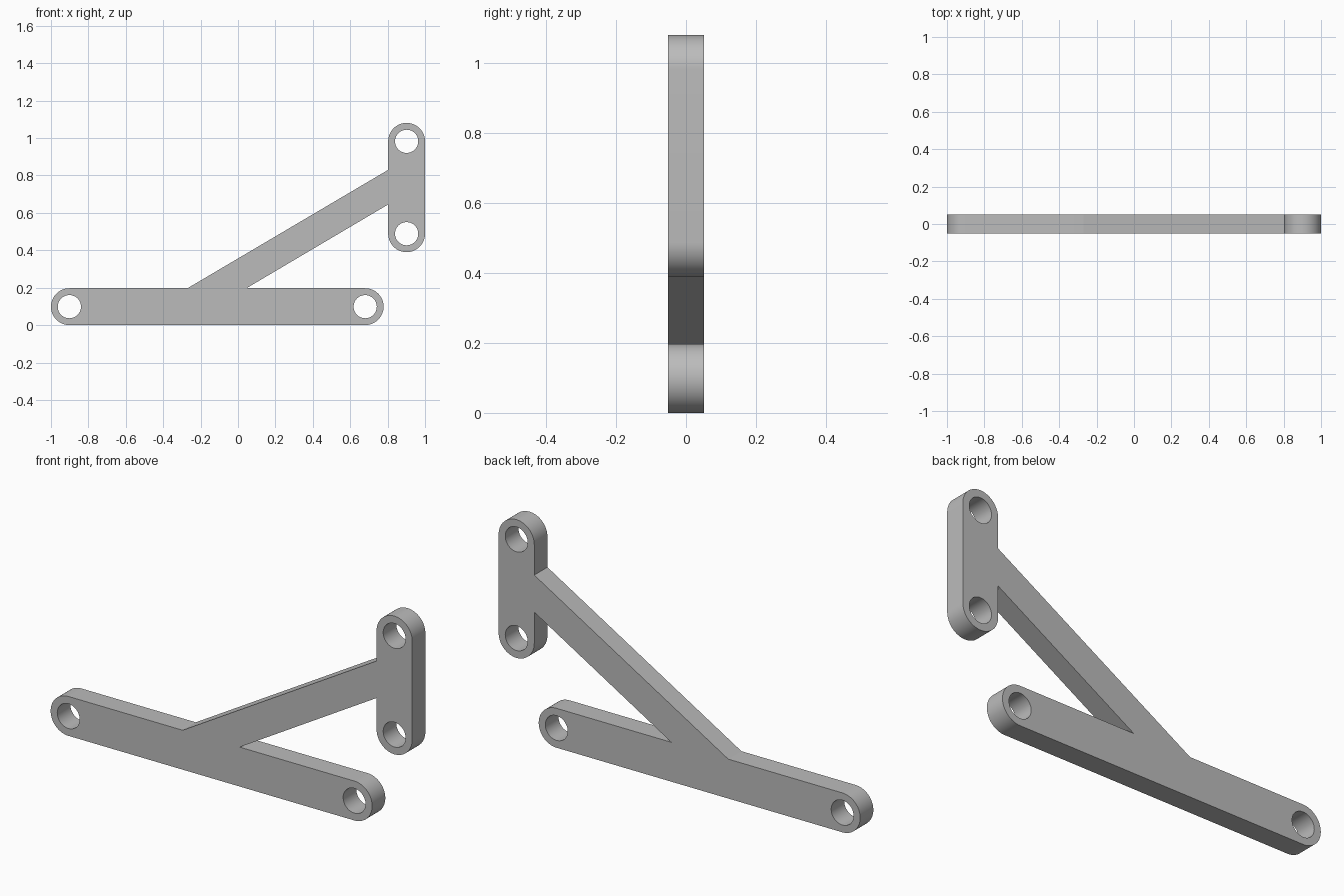
import bpy, bmesh, math

if "Cube" in bpy.data.objects:
    bpy.data.objects.remove(bpy.data.objects["Cube"])

R, HOLE, HALF = 0.0985, 0.062, 0.052      # end radius, hole radius, half thickness
LEFT, RIGHT = (-0.9015, R), (0.68, R)     # hole centres of the base bar
LOW, HIGH = (0.9015, 0.4885), (0.9015, 0.9825)  # hole centres of the upright plate


def arc(centre, radius, start, end, steps=32):
    """Points on an arc, angles in degrees."""
    pts = []
    for i in range(steps + 1):
        a = math.radians(start + (end - start) * i / steps)
        pts.append((centre[0] + radius * math.cos(a), centre[1] + radius * math.sin(a)))
    return pts


def add_loop(curve, pts):
    spline = curve.splines.new('POLY')
    spline.points.add(len(pts) - 1)
    for p, (x, y) in zip(spline.points, pts):
        p.co = (x, y, 0, 1)
    spline.use_cyclic_u = True


# Bracket outline: base bar, sloping strut and upright plate in one loop
inner = LOW[0] - R
outline = (arc(LEFT, R, 90, 270) + arc(RIGHT, R, -90, 90)
           + [(0.045, 2 * R), (inner, 0.645)]
           + arc(LOW, R, 180, 360) + arc(HIGH, R, 0, 180)
           + [(inner, 0.83), (-0.27, 2 * R)])

curve = bpy.data.curves.new("bracket_profile", 'CURVE')
curve.dimensions = '2D'
curve.fill_mode = 'BOTH'
curve.extrude = HALF
add_loop(curve, outline)

# Round bolt holes
for c in (LEFT, RIGHT, LOW, HIGH):
    add_loop(curve, arc(c, HOLE, 0, 360, 48)[:-1])

# Turn the extruded profile into an upright mesh
obj = bpy.data.objects.new("bracket", curve)
bpy.context.collection.objects.link(obj)
bpy.context.view_layer.objects.active = obj
obj.select_set(True)
obj.rotation_euler.x = math.radians(90)
bpy.ops.object.convert(target='MESH')
bpy.ops.object.transform_apply(location=False, rotation=True, scale=False)

bm = bmesh.new()
bm.from_mesh(obj.data)
bmesh.ops.remove_doubles(bm, verts=bm.verts, dist=0.0001)
bmesh.ops.recalc_face_normals(bm, faces=bm.faces)
bm.to_mesh(obj.data)
bm.free()
bpy.ops.object.shade_smooth_by_angle(angle=math.radians(25))

# Plain grey finish
grey = bpy.data.materials.new("grey")
grey.diffuse_color = (0.5, 0.5, 0.5, 1)
grey.use_nodes = True
grey.node_tree.nodes["Principled BSDF"].inputs["Base Color"].default_value = grey.diffuse_color
obj.data.materials.clear()
obj.data.materials.append(grey)
